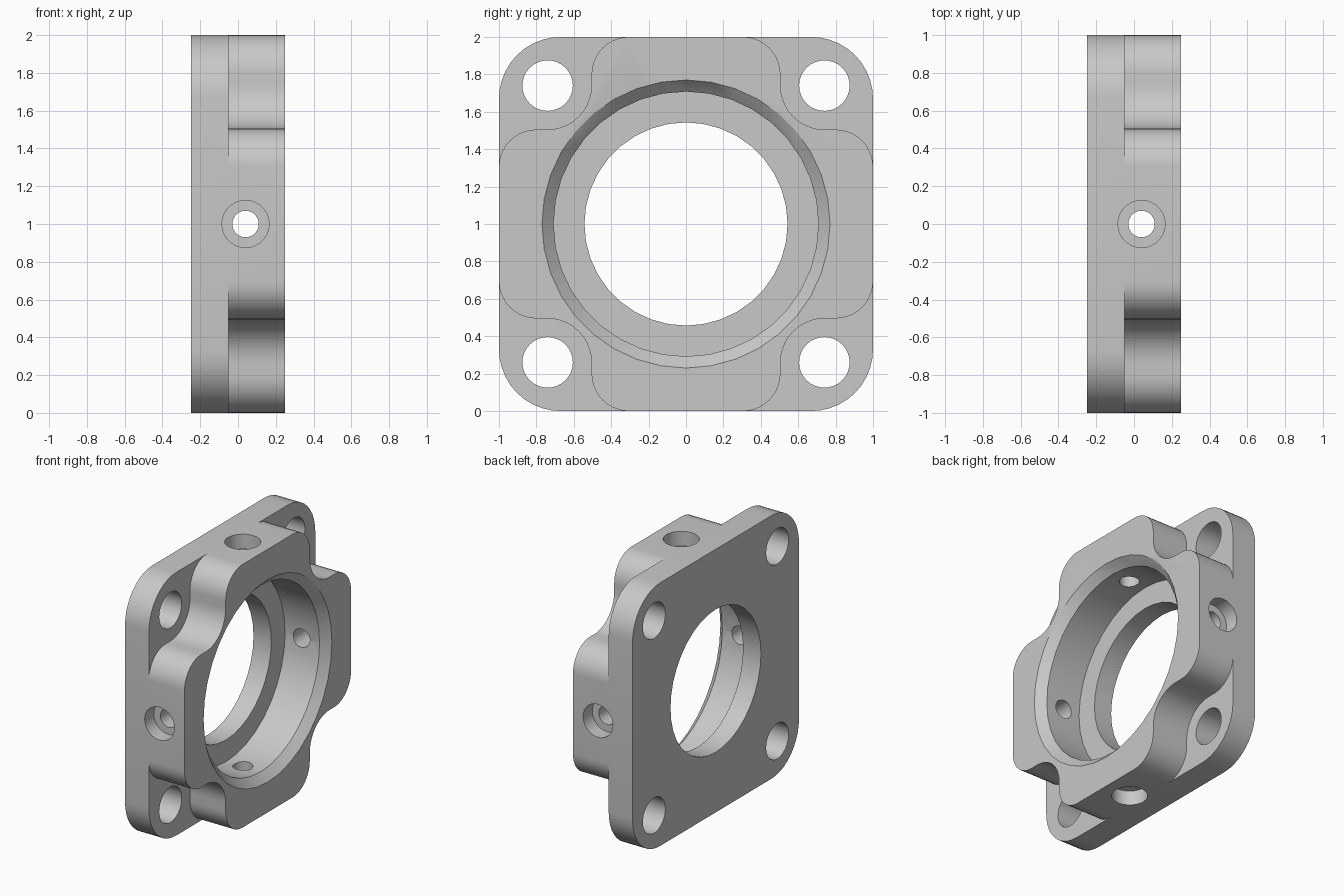
import bpy, bmesh, math
from mathutils import Matrix

cube = bpy.data.objects.get("Cube")
if cube:
    bpy.data.objects.remove(cube, do_unlink=True)

HALF = 0.25          # half the thickness along x
FLANGE_FACE = -0.05  # x of the flange's outer face
HOLE = 0.74          # bolt hole offset from the centre

grey = bpy.data.materials.new("light_grey_metal")
grey.use_nodes = True
COLOUR = (0.58, 0.58, 0.58, 1)
grey.diffuse_color = COLOUR
grey.node_tree.nodes["Principled BSDF"].inputs["Base Color"].default_value = COLOUR


def new_object(name, bm):
    bmesh.ops.recalc_face_normals(bm, faces=bm.faces[:])
    mesh = bpy.data.meshes.new(name)
    bm.to_mesh(mesh)
    bm.free()
    mesh.materials.append(grey)
    obj = bpy.data.objects.new(name, mesh)
    bpy.context.collection.objects.link(obj)
    return obj


def arc(cy, cz, r, start, end, n=10):
    """Points of an arc in the y-z plane, angles in degrees."""
    angles = [math.radians(start + (end - start) * i / n) for i in range(n + 1)]
    return [(cy + r * math.cos(a), cz + r * math.sin(a)) for a in angles]


def prism(name, outline, x0, x1):
    """Extrude a y-z outline along x."""
    bm = bmesh.new()
    face = bm.faces.new([bm.verts.new((x0, y, z)) for y, z in outline])
    ext = bmesh.ops.extrude_face_region(bm, geom=[face])
    verts = [v for v in ext["geom"] if isinstance(v, bmesh.types.BMVert)]
    bmesh.ops.translate(bm, verts=verts, vec=(x1 - x0, 0, 0))
    return new_object(name, bm)


def lathe(name, profile, segments, matrix):
    """Closed solid turned about local z from (height, radius) pairs."""
    bm = bmesh.new()
    rings = []
    for h, r in profile:
        rings.append([bm.verts.new((r * math.cos(2 * math.pi * i / segments),
                                    r * math.sin(2 * math.pi * i / segments), h))
                      for i in range(segments)])
    for a, b in zip(rings, rings[1:]):
        for i in range(segments):
            j = (i + 1) % segments
            bm.faces.new((a[i], a[j], b[j], b[i]))
    bm.faces.new(rings[0])
    bm.faces.new(rings[-1])
    bm.transform(matrix)
    return new_object(name, bm)


def cut(target, cutter):
    cutter.hide_render = True
    mod = target.modifiers.new("cut", "BOOLEAN")
    mod.operation = "DIFFERENCE"
    mod.solver = "EXACT"
    mod.object = cutter
    bpy.context.view_layer.objects.active = target
    bpy.ops.object.modifier_apply(modifier=mod.name)
    bpy.data.objects.remove(cutter, do_unlink=True)


# Rounded square block
c, r = 0.67, 0.33
outline = (arc(c, c, r, 0, 90) + arc(-c, c, r, 90, 180)
           + arc(-c, -c, r, 180, 270) + arc(c, -c, r, 270, 360))
housing = prism("flanged_housing", outline, -HALF, HALF)

# Corner pockets that leave the flange and a cross-shaped boss
pocket = (arc(0.305, 0.80, 0.20, 90, 0) + arc(HOLE, HOLE, 0.235, 180, 270)
          + arc(0.80, 0.305, 0.20, 90, 0) + [(1.2, 0.305), (1.2, 1.2), (0.305, 1.2)])
to_x = Matrix.Rotation(math.pi / 2, 4, "Y")
for sy in (1, -1):
    for sz in (1, -1):
        points = [(sy * y, sz * z) for y, z in pocket]
        cut(housing, prism("corner_pocket", points, FLANGE_FACE, 0.4))
        # Bolt hole through the flange corner
        place = Matrix.Translation((0, sy * HOLE, sz * HOLE)) @ to_x
        cut(housing, lathe("bolt_hole", [(-0.4, 0.135), (0.1, 0.135)], 32, place))

# Main bore: through hole, counterbore and chamfered mouth
bore = [(-0.4, 0.543), (-0.10, 0.543), (-0.10, 0.708), (0.19, 0.708),
        (HALF, 0.77), (0.30, 0.82)]
cut(housing, lathe("main_bore", bore, 36, to_x))

# Stepped radial holes on the four sides
step = [(0.55, 0.07), (0.89, 0.07), (0.89, 0.125), (1.1, 0.125)]
for k in range(4):
    place = Matrix.Translation((0.04, 0, 0)) @ Matrix.Rotation(k * math.pi / 2, 4, "X")
    cut(housing, lathe("radial_hole", step, 28, place))

# Stand on the ground and shade
housing.data.transform(Matrix.Translation((0, 0, 1)))
bpy.ops.object.select_all(action="DESELECT")
housing.select_set(True)
bpy.context.view_layer.objects.active = housing
bpy.ops.object.shade_smooth_by_angle(angle=math.radians(25))
